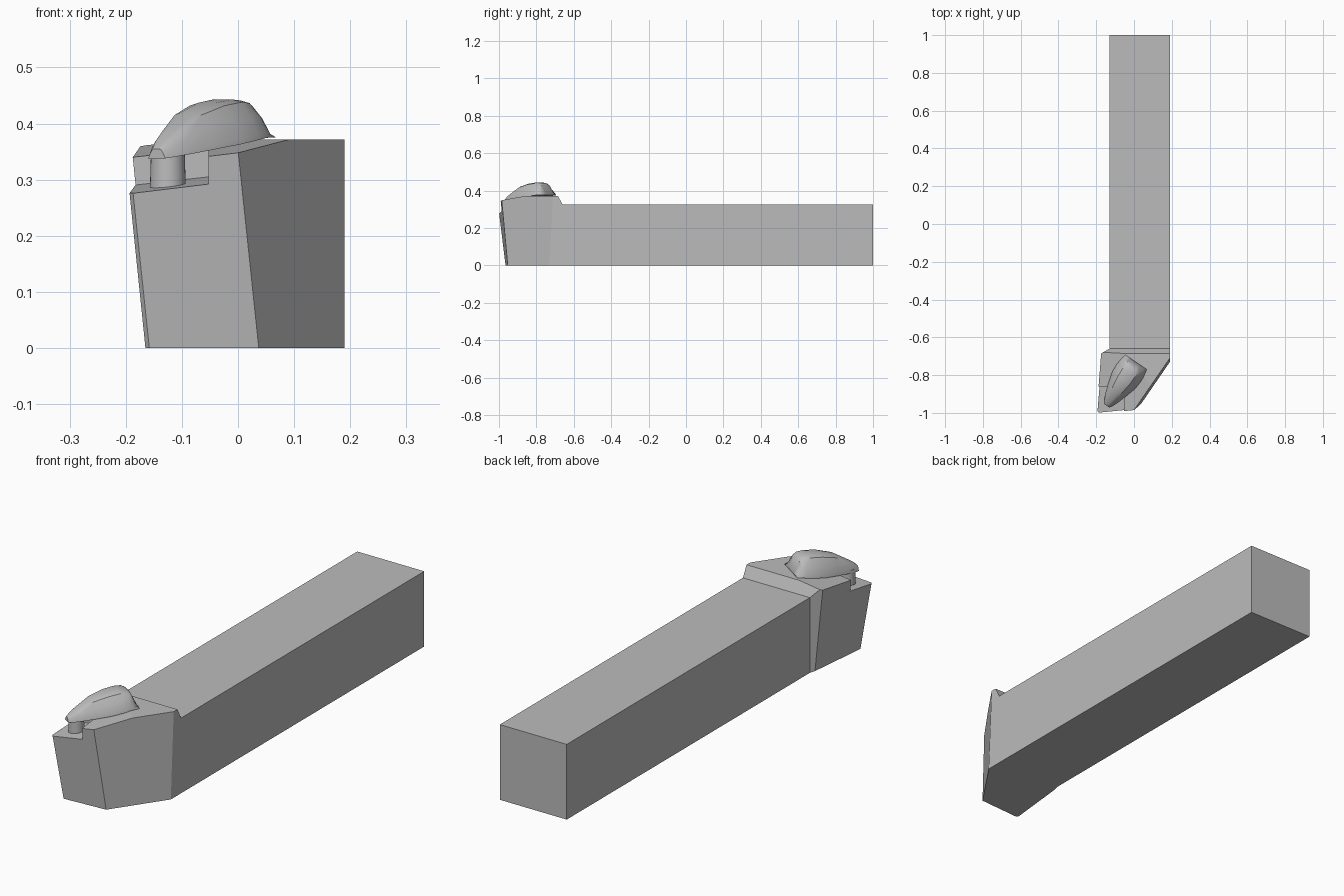
import bpy, bmesh
from mathutils import Vector

cube = bpy.data.objects.get("Cube")
if cube:
    bpy.data.objects.remove(cube)

steel = bpy.data.materials.new("steel_grey")
steel.use_nodes = True
GREY = (0.5, 0.5, 0.5, 1)
steel.diffuse_color = GREY
steel.node_tree.nodes["Principled BSDF"].inputs["Base Color"].default_value = GREY


def add_object(name, bm, smooth=None):
    bmesh.ops.recalc_face_normals(bm, faces=bm.faces)
    mesh = bpy.data.meshes.new(name)
    bm.to_mesh(mesh)
    bm.free()
    mesh.materials.append(steel)
    obj = bpy.data.objects.new(name, mesh)
    bpy.context.collection.objects.link(obj)
    bpy.ops.object.select_all(action='DESELECT')
    bpy.context.view_layer.objects.active = obj
    obj.select_set(True)
    if smooth:
        bpy.ops.object.shade_smooth_by_angle(angle=smooth)
    return obj


def loft(rings):
    """Join matching rings of points and cap both ends."""
    bm = bmesh.new()
    loops = [[bm.verts.new(p) for p in ring] for ring in rings]
    for a, b in zip(loops, loops[1:]):
        for i in range(len(a)):
            j = (i + 1) % len(a)
            bm.faces.new((a[i], a[j], b[j], b[i]))
    bm.faces.new(loops[0])
    bm.faces.new(loops[-1])
    return bm


def slice_off(bm, point, normal):
    """Remove what lies beyond a plane and close the cut."""
    cut = bmesh.ops.bisect_plane(
        bm, geom=bm.verts[:] + bm.edges[:] + bm.faces[:],
        plane_co=point, plane_no=normal, clear_outer=True)["geom_cut"]
    edges = [e for e in cut if isinstance(e, bmesh.types.BMEdge) and e.is_boundary]
    bmesh.ops.edgeloop_fill(bm, edges=edges)


def seat_height(x, y):
    """Sloping top face of the head."""
    return 0.348 + 0.111 * x + 0.103 * (y + 0.985)


def box(x0, x1, y0, y1, floor, top):
    corners = [(x0, y0), (x1, y0), (x1, y1), (x0, y1)]
    return loft([[(x, y, floor(x, y)) for x, y in corners],
                 [(x, y, top) for x, y in corners]])


# Shank
add_object("shank", box(-0.13, 0.19, -0.66, 1, lambda x, y: 0, 0.325))

# Head: flared prism trimmed by the flat top, sloping top and rear bevel
foot = [(-0.165, -0.955), (-0.158, -0.965), (0.037, -0.953), (0.19, -0.73),
        (0.19, -0.66), (-0.13, -0.66), (-0.137, -0.685)]
crown = [(-0.206, -1.006), (-0.2, -1.014), (-0.005, -0.99), (0.19, -0.709),
         (0.19, -0.66), (-0.13, -0.66), (-0.178, -0.685)]
bm = loft([[(x, y, 0) for x, y in foot], [(x, y, 0.4) for x, y in crown]])
slice_off(bm, (0, 0, 0.372), (0, 0, 1))
slice_off(bm, (0, -0.985, 0.348), (-0.111, -0.103, 1))
slice_off(bm, (0, -0.685, 0.372), (0, 0.047, 0.025))
head = add_object("head", bm)

# Insert pocket cut into the front corner
cutter = add_object("pocket_cutter", box(
    -0.3, -0.053, -1.1, -0.86, lambda x, y: seat_height(x, y) - 0.05, 0.5))
cutter.hide_render = True
pocket = head.modifiers.new("pocket", 'BOOLEAN')
pocket.operation = 'DIFFERENCE'
pocket.solver = 'EXACT'
pocket.object = cutter
bpy.context.view_layer.objects.active = head
bpy.ops.object.modifier_apply(modifier="pocket")
bpy.data.objects.remove(cutter)

# Clamp: sections from nose to heel as (distance, half width, top height)
nose = Vector((-0.145, -0.962))
along, across = Vector((0.56, 0.83)), Vector((0.83, -0.56))
stations = [(0, 0.018, 0.355), (0.02, 0.03, 0.372), (0.05, 0.042, 0.39),
            (0.1, 0.058, 0.42), (0.16, 0.075, 0.437), (0.21, 0.079, 0.443),
            (0.24, 0.076, 0.441), (0.255, 0.073, 0.432), (0.278, 0.069, 0.382)]
half = [(1, 0), (0.98, 0.12), (0.75, 0.6), (0.5, 0.93), (0.25, 1)]
section = half + [(-u, v) for u, v in reversed(half)]
rings = []
for dist, width, top in stations:
    ring = []
    for u, v in section:
        p = nose + along * dist + across * (u * width)
        low = min(seat_height(p.x, p.y), 0.372) + 0.003
        ring.append((p.x, p.y, low + (top - low) * v))
    rings.append(ring)
add_object("clamp", loft(rings), smooth=0.6)

# Clamp pin standing in the pocket
bm = bmesh.new()
bmesh.ops.create_cone(bm, cap_ends=True, segments=32, radius1=0.032,
                      radius2=0.03, depth=0.07)
bmesh.ops.translate(bm, verts=bm.verts, vec=(-0.125, -0.925, 0.318))
add_object("clamp_pin", bm, smooth=0.6)
